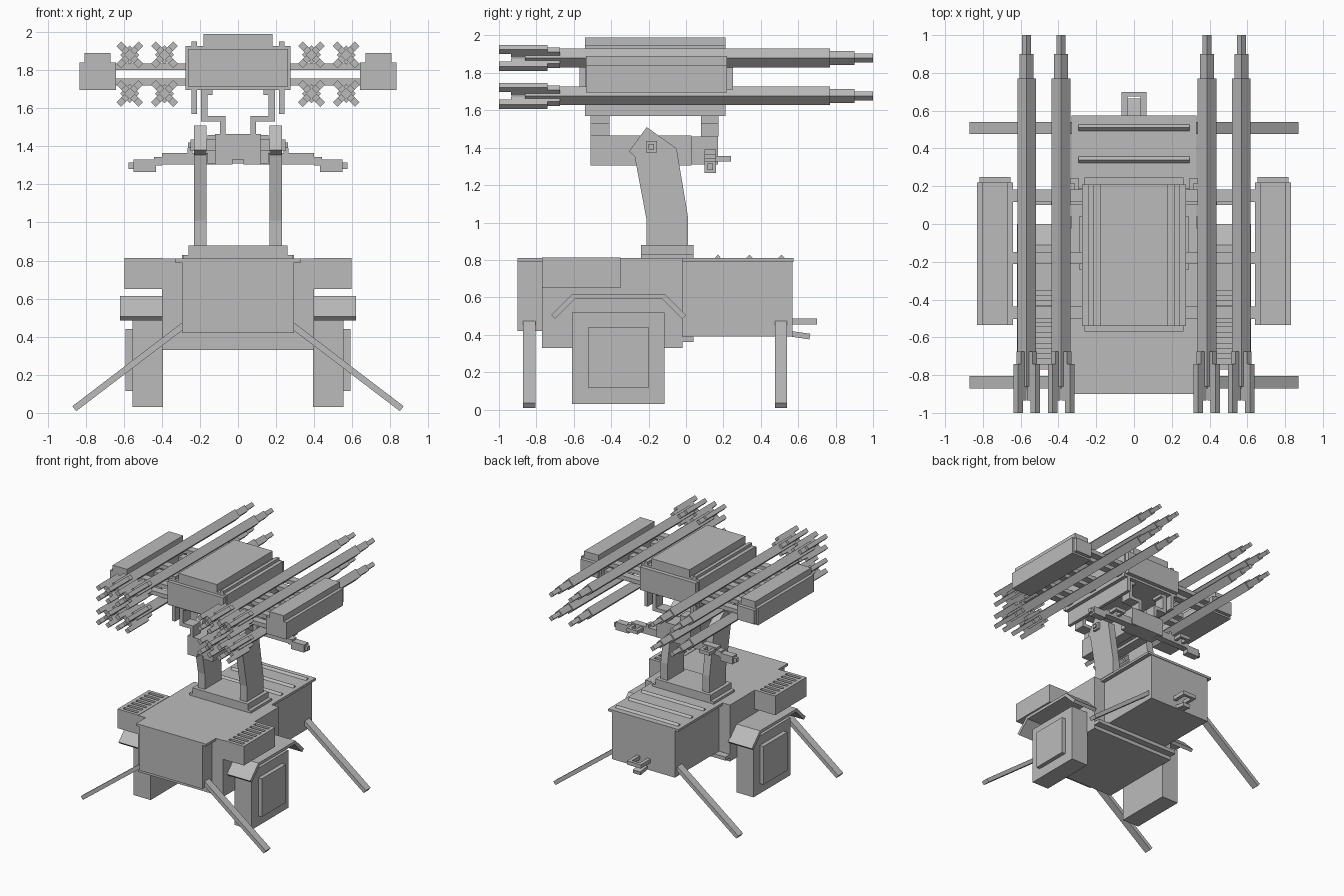
import bpy, bmesh, math
from mathutils import Matrix, Vector

mat = bpy.data.materials.new("plain grey")
mat.diffuse_color = (0.5, 0.5, 0.5, 1)


def finish(name, bm):
    bmesh.ops.recalc_face_normals(bm, faces=bm.faces)
    me = bpy.data.meshes.new(name)
    bm.to_mesh(me)
    bm.free()
    me.materials.append(mat)
    ob = bpy.data.objects.new(name, me)
    bpy.context.collection.objects.link(ob)
    return ob


def add_box(bm, x0, x1, y0, y1, z0, z1):
    m = Matrix.Translation(((x0 + x1) / 2, (y0 + y1) / 2, (z0 + z1) / 2))
    bmesh.ops.create_cube(bm, size=1, matrix=m @ Matrix.Diagonal((x1 - x0, y1 - y0, z1 - z0, 1)))


def boxes(name, *dims, mirror=False):
    bm = bmesh.new()
    for d in dims:
        add_box(bm, *d)
        if mirror:
            add_box(bm, -d[1], -d[0], *d[2:])
    return finish(name, bm)


def prism(name, pts, x0, x1, mirror=False):
    """Side profile of (y, z) points extruded along x."""
    bm = bmesh.new()
    for s in ((1, -1) if mirror else (1,)):
        f = bm.faces.new([bm.verts.new((s * x0, y, z)) for y, z in pts])
        r = bmesh.ops.extrude_face_region(bm, geom=[f])
        vs = [v for v in r["geom"] if isinstance(v, bmesh.types.BMVert)]
        bmesh.ops.translate(bm, verts=vs, vec=(s * (x1 - x0), 0, 0))
    return finish(name, bm)


# Hull: front, middle and rear sections with roof lips
boxes("front_hull", (-.295, .295, -.9, -.77, .42, .79), (-.33, .33, -.9, -.77, .79, .81))
boxes("middle_hull", (-.4, .4, -.77, -.02, .33, .81), (-.4, .4, -.02, .04, .36, .39))
boxes("rear_hull", (-.295, .295, -.02, .57, .39, .79), (-.33, .33, -.02, .575, .79, .81))
for y in (.17, .34, .51):
    prism("roof_rib", [(y - .017, .81), (y + .017, .81), (y, .828)], -.295, .295)

# Vent boxes with slotted tops
boxes("vent_box", (.4, .595, -.77, -.35, .65, .795), (.4, .43, -.77, -.35, .795, .813),
      (.565, .595, -.77, -.35, .795, .813),
      *[(.43, .565, -.77 + i * .056, -.742 + i * .056, .795, .813) for i in range(8)], mirror=True)

# Side pods and their fenders
boxes("side_pod", (.395, .555, -.61, -.115, .03, .52), (.555, .59, -.52, -.2, .115, .44), mirror=True)
prism("fender", [(-.72, .505), (-.61, .615), (-.11, .615), (0, .505), (-.02, .485),
                 (-.125, .59), (-.595, .59), (-.7, .485)], .395, .62, mirror=True)

# Splayed legs
bm = bmesh.new()
a, b = Vector((.285, 0, .46)), Vector((.86, 0, .022))
d = (b - a).normalized()
for s in (1, -1):
    for y in (-.838, .508):
        m = Matrix.Translation(((a.x + b.x) / 2 * s, y, (a.z + b.z) / 2)) \
            @ Matrix.Rotation(math.atan2(-d.z, d.x) * s, 4, 'Y') \
            @ Matrix.Diagonal(((b - a).length, .065, .033, 1))
        bmesh.ops.create_cube(bm, size=1, matrix=m)
finish("legs", bm)

# Rear towing loop and tab
boxes("tow_loop", (-.065, -.035, .57, .7, .455, .487), (.035, .065, .57, .7, .455, .487),
      (-.035, .035, .675, .7, .455, .487))
prism("tow_tab", [(.56, .42), (.665, .405), (.66, .375), (.56, .39)], -.035, .035)

# Pedestal and yoke
boxes("pedestal", (-.29, .29, -.24, .04, .81, .83), (-.26, .26, -.24, .04, .83, .88))
prism("yoke_arm", [(-.21, .88), (.012, .88), (.012, 1.02), (-.05, 1.395), (-.21, 1.51),
                   (-.305, 1.38), (-.275, 1.355), (-.21, 1.01)], .165, .23, mirror=True)
boxes("pivot", (.1, .25, -.215, -.155, 1.375, 1.435), (.25, .262, -.2, -.17, 1.39, 1.42), mirror=True)

# Cradle and hanger brackets
boxes("cradle", (-.12, .12, -.51, .03, 1.33, 1.465), (-.12, -.03, -.51, .03, 1.305, 1.33),
      (.03, .12, -.51, .03, 1.305, 1.33), (-.16, .16, .03, .17, 1.31, 1.46))
boxes("hanger", *[p for y0, y1 in ((-.51, -.41), (.08, .175)) for p in (
    (.135, .195, y0, y1, 1.67, 1.7), (.16, .195, y0, y1, 1.53, 1.67),
    (.09, .195, y0, y1, 1.53, 1.56), (.065, .095, y0, y1, 1.46, 1.56))], mirror=True)

# Aiming handles
boxes("handle", (.12, .4, .1, .16, 1.305, 1.365), (.4, .44, .1, .16, 1.3, 1.345),
      (.43, .55, .1, .16, 1.265, 1.33), (.55, .575, .115, .145, 1.28, 1.315),
      (.24, .265, .1, .16, 1.33, 1.39),
      (.29, .315, .16, .24, 1.325, 1.355), (.365, .39, .16, .24, 1.325, 1.355),
      (.315, .365, .215, .24, 1.325, 1.355), mirror=True)

# Launcher housing
boxes("housing", (-.275, .275, -.54, .21, 1.695, 1.926), (-.263, .263, -.57, .245, 1.715, 1.91),
      (-.18, .18, -.54, .21, 1.926, 1.99))
boxes("housing_rail", (.215, .243, -.54, .21, 1.57, 1.695), (.215, .243, -.54, .21, 1.926, 1.95), mirror=True)

# Cross beams carrying the missiles
boxes("cross_beam", *[(.26, .645, y - .033, y + .033, z, z + .035)
                      for y in (.15, -.18, -.47) for z in (1.80, 1.72)], mirror=True)

# Outer equipment boxes
boxes("outer_box", (.64, .832, -.535, .22, 1.695, 1.84), (.67, .805, -.535, .22, 1.84, 1.89),
      (.655, .817, .22, .25, 1.71, 1.83), mirror=True)


# Missiles: diamond section bodies with four tail fins
def missile(x, z):
    bm = bmesh.new()
    for y0, y1, r in ((-.86, .77, .05), (.77, .9, .037), (.9, 1, .024)):
        m = Matrix.Translation((x, (y0 + y1) / 2, z)) @ Matrix.Rotation(math.pi / 2, 4, 'X')
        bmesh.ops.create_cone(bm, cap_ends=True, segments=4, radius1=r, radius2=r,
                              depth=y1 - y0, matrix=m)
    for k in range(4):
        turn = Matrix.Translation((x, 0, z)) @ Matrix.Rotation(math.pi / 4 + k * math.pi / 2, 4, 'Y')
        for r0, r1, y0, y1 in ((.02, .06, -.935, -.675), (.045, .082, -1, -.74)):
            m = turn @ Matrix.Translation(((r0 + r1) / 2, (y0 + y1) / 2, 0)) \
                @ Matrix.Diagonal((r1 - r0, y1 - y0, .034, 1))
            bmesh.ops.create_cube(bm, size=1, matrix=m)
    finish("missile", bm)


for x in (-.568, -.386, .386, .568):
    for z in (1.88, 1.677):
        missile(x, z)
